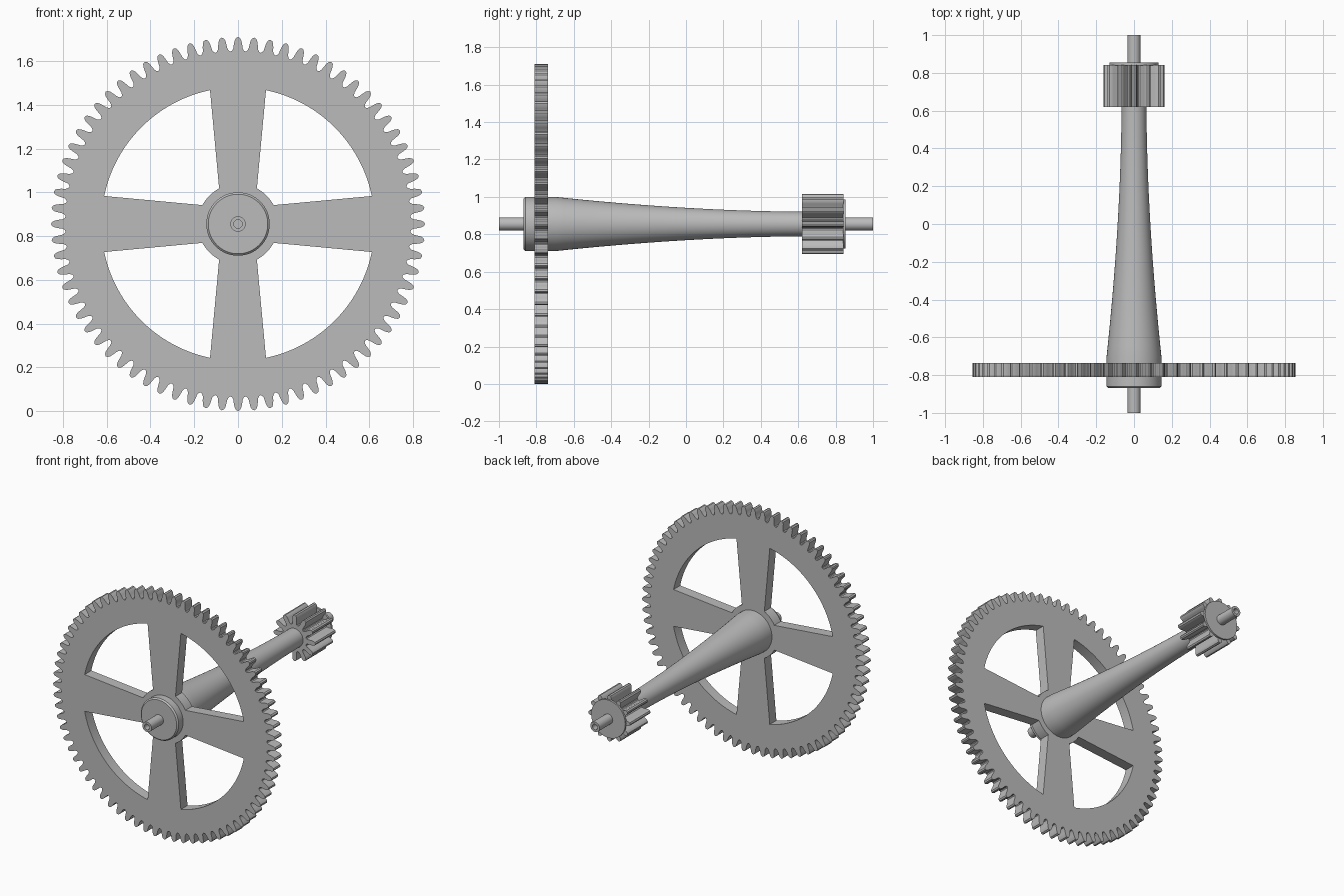
import bpy, math

if "Cube" in bpy.data.objects:
    bpy.data.objects.remove(bpy.data.objects["Cube"])

AXIS_Z = 0.855

metal = bpy.data.materials.new("grey metal")
metal.use_nodes = True
GREY = (0.5, 0.5, 0.5, 1)
metal.diffuse_color = GREY
metal.node_tree.nodes["Principled BSDF"].inputs["Base Color"].default_value = GREY


def finish(obj):
    """Lay the part along y on the shaft axis and shade it."""
    obj.rotation_euler = (math.pi / 2, 0, 0)
    obj.location.z = AXIS_Z
    obj.data.materials.clear()
    obj.data.materials.append(metal)
    bpy.ops.object.select_all(action='DESELECT')
    obj.select_set(True)
    bpy.context.view_layer.objects.active = obj
    if obj.type == 'CURVE':
        bpy.ops.object.convert(target='MESH')
    bpy.ops.object.shade_smooth_by_angle(angle=math.radians(32))


def polar(r, a):
    return (r * math.cos(a), r * math.sin(a))


def plate(name, outlines, y0, y1):
    """Extrude a flat outline with holes between two y positions."""
    curve = bpy.data.curves.new(name, 'CURVE')
    curve.dimensions = '2D'
    curve.fill_mode = 'BOTH'
    curve.extrude = (y1 - y0) / 2
    for points in outlines:
        spline = curve.splines.new('POLY')
        spline.points.add(len(points) - 1)
        for p, (x, y) in zip(spline.points, points):
            p.co = (x, y, 0, 1)
        spline.use_cyclic_u = True
    obj = bpy.data.objects.new(name, curve)
    bpy.context.collection.objects.link(obj)
    obj.location.y = (y0 + y1) / 2
    finish(obj)


def turned(name, profile, segments=64):
    """Revolve a profile of (y, radius) pairs; zero radius closes an end."""
    verts, faces, rings = [], [], []
    for y, r in profile:
        count = segments if r > 0 else 1
        rings.append(range(len(verts), len(verts) + count))
        verts += [(*polar(r, math.tau * i / segments), -y) for i in range(count)]
    for a, b in zip(rings, rings[1:]):
        for i in range(segments):
            j = (i + 1) % segments
            if len(a) == 1:
                faces.append((a[0], b[j], b[i]))
            elif len(b) == 1:
                faces.append((a[i], a[j], b[0]))
            else:
                faces.append((a[i], a[j], b[j], b[i]))
    mesh = bpy.data.meshes.new(name)
    mesh.from_pydata(verts, [], faces)
    mesh.update()
    obj = bpy.data.objects.new(name, mesh)
    bpy.context.collection.objects.link(obj)
    finish(obj)


def gear_outline(teeth, half_tooth):
    """Repeat a half tooth of (pitch fraction, radius), mirrored, around."""
    tooth = [(-f, r) for f, r in half_tooth] + half_tooth[-2::-1]
    pitch = math.tau / teeth
    return [polar(r, (i + f) * pitch) for i in range(teeth) for f, r in tooth[:-1]]


# Great wheel: toothed rim, four flaring spokes, central ring
wheel_tooth = [(0.5, 0.789), (0.4, 0.792), (0.31, 0.803), (0.26, 0.823),
               (0.21, 0.839), (0.13, 0.85), (0, 0.855)]
INNER, OUTER = 0.184, 0.625
inner_gap, outer_gap = math.atan2(0.087, 0.164), math.atan2(0.128, 0.612)


def arc(r, start, end, n):
    return [polar(r, start + (end - start) * i / n) for i in range(n + 1)]


windows = []
for k in range(4):
    a, b = k * math.pi / 2, (k + 1) * math.pi / 2
    windows.append(arc(OUTER, a + outer_gap, b - outer_gap, 28)
                   + arc(INNER, b - inner_gap, a + inner_gap, 10))
plate("great_wheel", [gear_outline(72, wheel_tooth)] + windows, -0.81, -0.737)

# Pinion with long leaves
leaf = [(0.5, 0.092), (0.36, 0.095), (0.29, 0.104), (0.23, 0.135),
        (0.2, 0.147), (0.12, 0.157), (0, 0.161)]
plate("pinion", [gear_outline(12, leaf)], 0.62, 0.843)
turned("pinion_end_disc", [(0.84, 0), (0.84, 0.131), (0.854, 0.131), (0.854, 0)])

# Flared arbor, with a chamfered boss in front of the wheel
flare = []
for i in range(25):
    t = 1 - i / 24
    flare.append((0.63 - 1.33 * t, 0.066 + 0.079 * t ** 1.8))
turned("flared_arbor", [(-0.868, 0), (-0.868, 0.136), (-0.859, 0.145)]
       + flare + [(0.63, 0)])

# Pivots with a small centre hole in each end
for side, name in ((-1, "front_pivot"), (1, "rear_pivot")):
    profile = [(0.8, 0), (0.8, 0.035), (1.0, 0.035), (1.0, 0.019),
               (0.96, 0.019), (0.96, 0)]
    profile = [(side * y, r) for y, r in profile]
    turned(name, profile if side > 0 else profile[::-1], 32)
